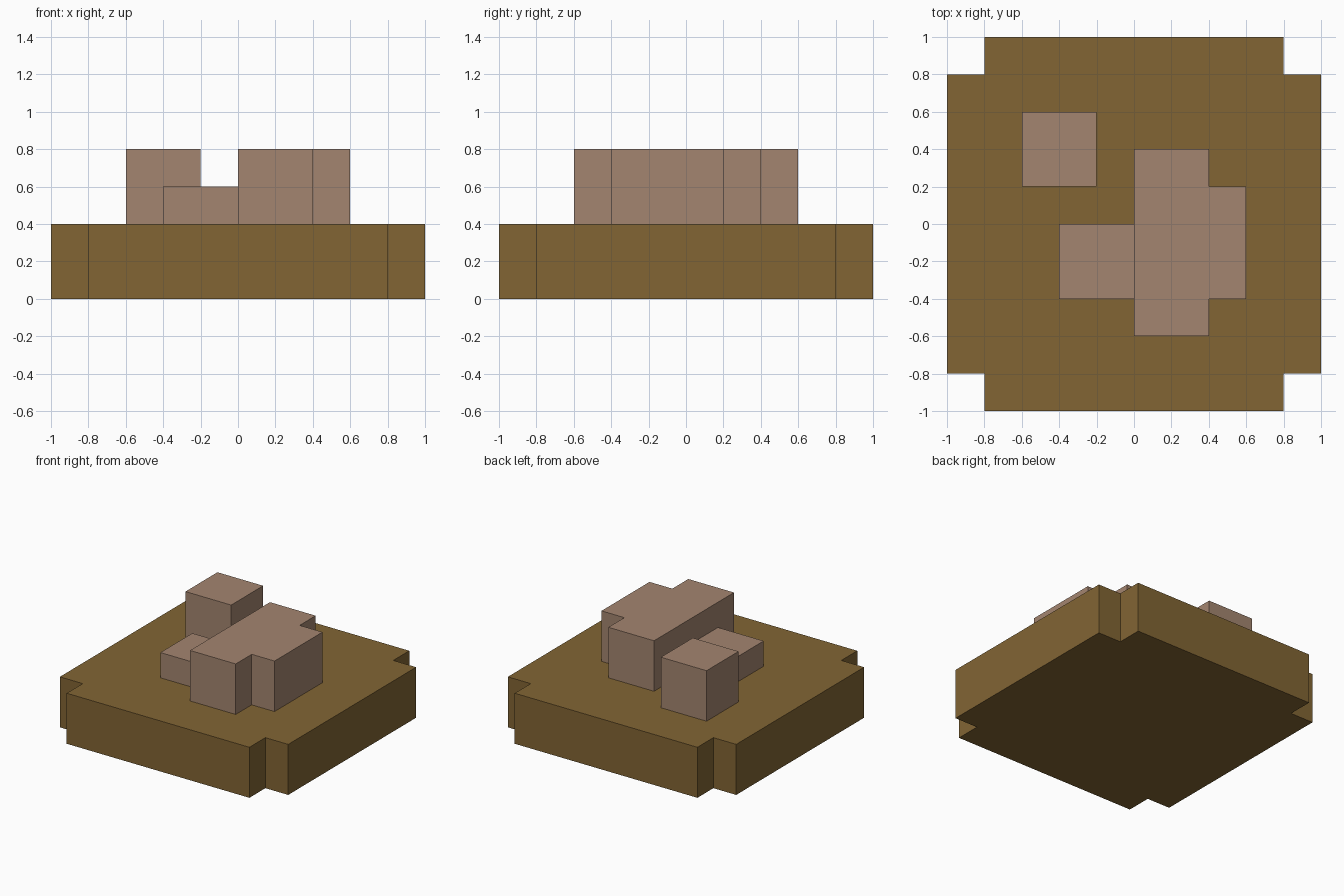
import bpy
import bmesh

if "Cube" in bpy.data.objects:
    bpy.data.objects.remove(bpy.data.objects["Cube"])


def material(name, rgb):
    mat = bpy.data.materials.new(name)
    mat.diffuse_color = (*rgb, 1.0)
    mat.use_nodes = True
    mat.node_tree.nodes["Principled BSDF"].inputs["Base Color"].default_value = mat.diffuse_color
    return mat


def prism(name, outline, z0, z1, mat):
    """Extrude a counter-clockwise outline from z0 up to z1."""
    bm = bmesh.new()
    base = bm.faces.new([bm.verts.new((x, y, z0)) for x, y in outline])
    top = bmesh.ops.extrude_face_region(bm, geom=[base], use_keep_orig=True)["geom"]
    for v in top:
        if isinstance(v, bmesh.types.BMVert):
            v.co.z = z1
    bmesh.ops.recalc_face_normals(bm, faces=bm.faces)
    mesh = bpy.data.meshes.new(name)
    bm.to_mesh(mesh)
    bm.free()
    mesh.materials.append(mat)
    obj = bpy.data.objects.new(name, mesh)
    bpy.context.collection.objects.link(obj)
    return obj


def rect(x0, y0, x1, y1):
    return [(x0, y0), (x1, y0), (x1, y1), (x0, y1)]


brown = material("earth brown", (0.223, 0.130, 0.034))
tan = material("dusty tan", (0.371, 0.235, 0.162))

# Thick slab with a square notch in each corner
a, b = 1.0, 0.8
slab = []
for sx, sy in ((1, -1), (1, 1), (-1, 1), (-1, -1)):
    corner = [(b * sx, a * sy), (b * sx, b * sy), (a * sx, b * sy)]
    slab += corner if sx * sy < 0 else corner[::-1]
prism("base_slab", slab, 0.0, 0.4, brown)

# Large block with a side step
prism("large_block", [(0, -0.6), (0.4, -0.6), (0.4, -0.4), (0.6, -0.4),
                      (0.6, 0.2), (0.4, 0.2), (0.4, 0.4), (0, 0.4)], 0.4, 0.8, tan)

# Low block against the large one, and a separate tall block
prism("low_block", rect(-0.4, -0.4, 0.0, 0.0), 0.4, 0.6, tan)
prism("tall_block", rect(-0.6, 0.2, -0.2, 0.6), 0.4, 0.8, tan)
